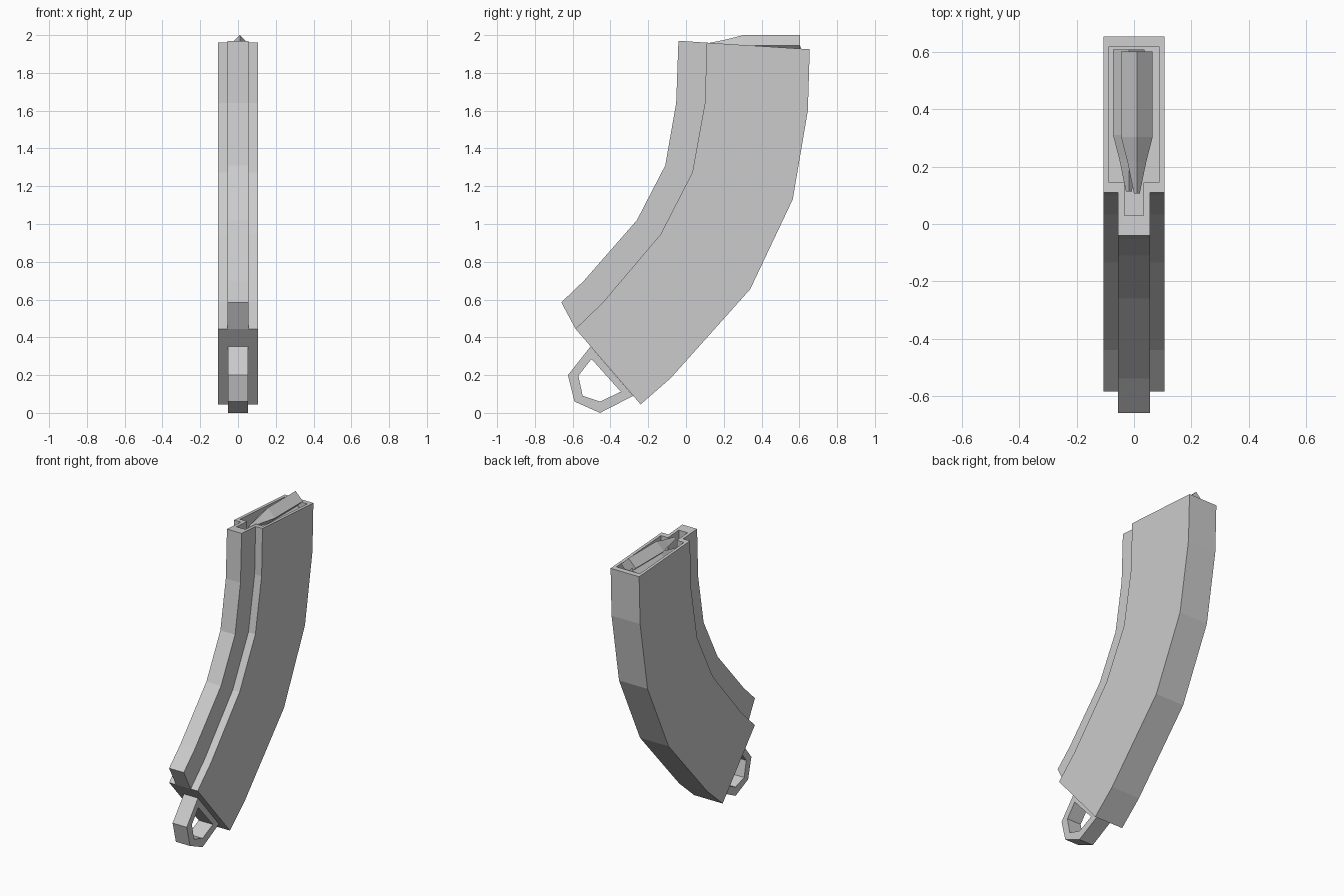
import bpy
import bmesh

if "Cube" in bpy.data.objects:
    bpy.data.objects.remove(bpy.data.objects["Cube"])


def finish(name, bm):
    bmesh.ops.recalc_face_normals(bm, faces=bm.faces)
    mesh = bpy.data.meshes.new(name)
    bm.to_mesh(mesh)
    bm.free()
    obj = bpy.data.objects.new(name, mesh)
    bpy.context.collection.objects.link(obj)
    return obj


def bridge(bm, a, b):
    n = len(a)
    for i in range(n):
        j = (i + 1) % n
        bm.faces.new((a[i], a[j], b[j], b[i]))


def t_ring(bm, rib, mid, back, wr, wb):
    # T-shaped section: narrow rib in front of the wide body
    pts = [(-wr, rib), (wr, rib), (wr, mid), (wb, mid),
           (wb, back), (-wb, back), (-wb, mid), (-wr, mid)]
    return [bm.verts.new((x, *p)) for x, p in pts]


# Curved casing: (rib front, body front, body back) as (y, z), top to bottom
stations = [
    ((-0.04, 1.97), (0.11, 1.96), (0.655, 1.925)),
    ((-0.052, 1.64), (0.10, 1.64), (0.645, 1.60)),
    ((-0.11, 1.31), (0.033, 1.272), (0.565, 1.13)),
    ((-0.26, 1.02), (-0.135, 0.945), (0.34, 0.655)),
    ((-0.54, 0.70), (-0.44, 0.585), (-0.08, 0.185)),
    ((-0.66, 0.585), (-0.585, 0.445), (-0.24, 0.045)),
]
bm = bmesh.new()
rings = [t_ring(bm, *s, 0.055, 0.107) for s in stations]
for a, b in zip(rings, rings[1:]):
    bridge(bm, a, b)


# Open mouth with a shallow well
def rim(y, drop):
    return (y, 1.967 - 0.065 * y - drop)


well = [t_ring(bm, rim(0.03, d), rim(0.145, d), rim(0.62, d), 0.033, 0.087)
        for d in (0, 0.12)]
bridge(bm, rings[0], well[0])
bridge(bm, *well)
for r in (well[1], rings[-1]):
    bm.faces.new((r[0], r[1], r[2], r[7]))
    bm.faces.new(r[2:])
finish("magazine_casing", bm)

# Bottom carrying loop
outer = [(-0.505, 0.352), (-0.625, 0.20), (-0.59, 0.06), (-0.455, 0.0), (-0.28, 0.09)]
inner = [(-0.50, 0.285), (-0.57, 0.197), (-0.547, 0.09), (-0.455, 0.06), (-0.345, 0.112)]
bm = bmesh.new()
o1, o2, i1, i2 = [[bm.verts.new((x, y, z)) for y, z in prof]
                  for prof in (outer, inner) for x in (-0.053, 0.053)]
for a, b in ((o1, o2), (o2, i2), (i2, i1), (i1, o1)):
    bridge(bm, a, b)
finish("pull_loop", bm)


# Two staggered four-sided cartridges
def cartridge(name, cx, y0, cz):
    bm = bmesh.new()
    sections = []
    for y, r in ((0, 0.055), (-0.30, 0.055), (-0.385, 0.033), (-0.497, 0.010)):
        sections.append([bm.verts.new((cx + dx * r, y0 + y, cz + dz * r))
                         for dx, dz in ((1, 0), (0, 1), (-1, 0), (0, -1))])
    for a, b in zip(sections, sections[1:]):
        bridge(bm, a, b)
    bm.faces.new(sections[0])
    bm.faces.new(sections[-1])
    finish(name, bm)


cartridge("top_cartridge", 0.01, 0.603, 1.945)
cartridge("lower_cartridge", -0.018, 0.61, 1.885)
